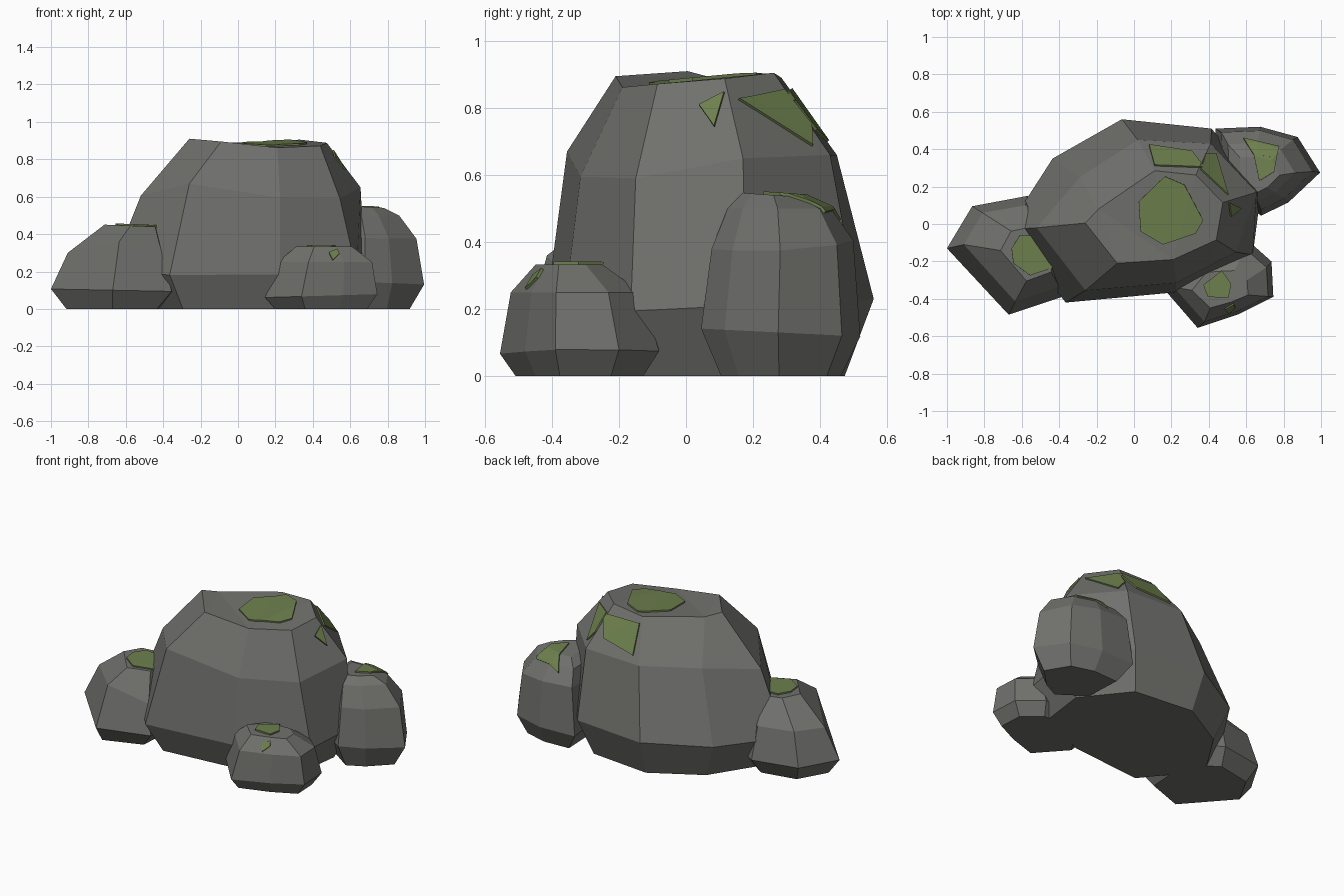
import bpy
import bmesh
from mathutils import Vector

default_cube = bpy.data.objects.get("Cube")
if default_cube:
    bpy.data.objects.remove(default_cube, do_unlink=True)


def make_material(name, color):
    material = bpy.data.materials.new(name)
    material.use_nodes = True
    material.diffuse_color = color
    shader = material.node_tree.nodes["Principled BSDF"]
    shader.inputs["Base Color"].default_value = color
    shader.inputs["Roughness"].default_value = 0.9
    return material


STONE = make_material("stone grey", (0.165, 0.165, 0.155, 1))
MOSS = make_material("moss green", (0.155, 0.215, 0.075, 1))


def add_object(name, bm, material):
    mesh = bpy.data.meshes.new(name)
    bm.to_mesh(mesh)
    bm.free()
    mesh.materials.append(material)
    obj = bpy.data.objects.new(name, mesh)
    bpy.context.collection.objects.link(obj)
    return obj


def make_ring(outline, pivot, height, centre, scale, tilt=(0, 0)):
    """Place a scaled copy of an outline on a tilted plane."""
    ring = []
    for x, y in outline:
        dx = (x - pivot[0]) * scale[0]
        dy = (y - pivot[1]) * scale[1]
        z = height + dx * tilt[0] + dy * tilt[1]
        ring.append((centre[0] + dx, centre[1] + dy, z))
    return ring


def make_rock(name, rings):
    """Loft a closed rock through rings from the ground up."""
    bm = bmesh.new()
    rings = [[bm.verts.new(point) for point in ring] for ring in rings]
    count = len(rings[0])
    for lower, upper in zip(rings, rings[1:]):
        for i in range(count):
            j = (i + 1) % count
            bm.faces.new((lower[i], lower[j], upper[j], upper[i]))
    bm.faces.new(rings[0][::-1])
    cap = bm.faces.new(rings[-1])
    bmesh.ops.triangulate(bm, faces=[cap])
    bmesh.ops.recalc_face_normals(bm, faces=bm.faces)
    return add_object(name, bm, STONE)


def make_moss(name, rock, outline):
    """Trim a copy of the rock surface to a convex outline and thicken it."""
    bm = bmesh.new()
    bm.from_mesh(rock.data)
    bmesh.ops.triangulate(bm, faces=bm.faces)
    down = [f for f in bm.faces if f.normal.z < 0.05]
    bmesh.ops.delete(bm, geom=down, context="FACES")
    for start, end in zip(outline, outline[1:] + outline[:1]):
        outward = Vector((end[1] - start[1], start[0] - end[0], 0))
        parts = bm.verts[:] + bm.edges[:] + bm.faces[:]
        bmesh.ops.bisect_plane(bm, geom=parts, plane_co=(*start, 0),
                               plane_no=outward.normalized(), clear_outer=True)
    patch = add_object(name, bm, MOSS)
    solid = patch.modifiers.new("thickness", "SOLIDIFY")
    solid.thickness = 0.009
    solid.offset = 1
    return patch


# Large boulder, with an irregular shoulder and crown
pivot = (0.05, 0.05)
outline = [(-0.68, -0.03), (-0.365, -0.42), (0.225, -0.365), (0.635, -0.165),
           (0.68, 0.18), (0.415, 0.51), (-0.065, 0.56), (-0.435, 0.35)]
shoulder = [(-0.52, -0.02, 0.605), (-0.26, -0.355, 0.67),
            (0.225, -0.315, 0.595), (0.545, -0.15, 0.59),
            (0.655, 0.17, 0.65), (0.41, 0.43, 0.66),
            (0.02, 0.45, 0.66), (-0.29, 0.25, 0.65)]
crown = [(-0.26, 0.005, 0.91), (-0.09, -0.21, 0.895), (0.21, -0.19, 0.862),
         (0.44, -0.085, 0.872), (0.475, 0.115, 0.888), (0.33, 0.262, 0.905),
         (0.11, 0.285, 0.89), (-0.19, 0.08, 0.89)]
main_rock = make_rock("main_boulder", [
    make_ring(outline, pivot, 0, pivot, (0.83, 0.83)),
    make_ring(outline, pivot, 0.205, pivot, (1, 1), (0, 0.05)),
    shoulder,
    crown])

# Boulder on the right side
pivot = (-0.67, -0.17)
outline = [(-1, -0.13), (-0.67, -0.485), (-0.355, -0.38),
           (-0.33, 0), (-0.57, 0.15), (-0.865, 0.095)]
shoulder = [(-0.91, -0.11, 0.3), (-0.635, -0.415, 0.36), (-0.4, -0.335, 0.27),
            (-0.38, 0, 0.3), (-0.58, 0.1, 0.3), (-0.81, 0.06, 0.31)]
right_rock = make_rock("right_boulder", [
    make_ring(outline, pivot, 0, pivot, (0.75, 0.8)),
    make_ring(outline, pivot, 0.1, pivot, (1, 1), (-0.02, 0)),
    shoulder,
    make_ring(outline, pivot, 0.445, (-0.575, -0.16), (0.42, 0.46),
              (-0.04, 0))])

# Tall boulder at the back left
pivot = (0.72, 0.285)
outline = [(0.995, 0.275), (0.875, 0.465), (0.675, 0.52), (0.435, 0.51),
           (0.45, 0.2), (0.68, 0.045), (0.825, 0.115)]
back_rock = make_rock("back_left_boulder", [
    make_ring(outline, pivot, 0, pivot, (0.72, 0.75)),
    make_ring(outline, pivot, 0.13, pivot, (1, 1), (0, -0.05)),
    make_ring(outline, pivot, 0.39, (0.715, 0.29), (0.87, 0.89),
              (-0.06, 0.06)),
    make_ring(outline, pivot, 0.5, (0.685, 0.28), (0.64, 0.65)),
    make_ring(outline, pivot, 0.54, (0.675, 0.265), (0.38, 0.4), (0, -0.07))])

# Small boulder at the front left
pivot = (0.445, -0.32)
outline = [(0.145, -0.33), (0.34, -0.555), (0.565, -0.48), (0.745, -0.39),
           (0.735, -0.2), (0.6, -0.08), (0.3, -0.1)]
front_rock = make_rock("front_left_boulder", [
    make_ring(outline, pivot, 0, pivot, (0.82, 0.8)),
    make_ring(outline, pivot, 0.07, pivot, (1, 1), (0.03, 0)),
    make_ring(outline, pivot, 0.25, (0.465, -0.33), (0.84, 0.82)),
    make_ring(outline, pivot, 0.333, (0.46, -0.35), (0.5, 0.42))])

# Moss patches draped over each boulder
patches = [
    ("main_top_moss", main_rock,
     [(0.025, 0.12), (0.035, -0.04), (0.155, -0.11), (0.33, -0.05),
      (0.37, 0.02), (0.27, 0.21), (0.165, 0.255)]),
    ("main_back_moss", main_rock,
     [(0.08, 0.42), (0.11, 0.31), (0.375, 0.3), (0.31, 0.385)]),
    ("main_corner_moss", main_rock,
     [(0.355, 0.29), (0.5, 0.155), (0.435, 0.375), (0.38, 0.37)]),
    ("main_side_moss", main_rock,
     [(0.505, 0.115), (0.515, 0.04), (0.57, 0.085)]),
    ("right_moss", right_rock,
     [(-0.655, -0.13), (-0.645, -0.21), (-0.555, -0.275), (-0.43, -0.23),
      (-0.42, -0.15), (-0.5, -0.065), (-0.61, -0.06)]),
    ("back_left_moss", back_rock,
     [(0.585, 0.455), (0.64, 0.37), (0.76, 0.35), (0.775, 0.41)]),
    ("back_left_top_moss", back_rock,
     [(0.64, 0.37), (0.67, 0.23), (0.75, 0.28), (0.76, 0.35)]),
    ("front_left_moss", front_rock,
     [(0.37, -0.325), (0.395, -0.39), (0.505, -0.395),
      (0.52, -0.32), (0.47, -0.25)]),
    ("front_left_moss_drip", front_rock,
     [(0.485, -0.45), (0.505, -0.475), (0.54, -0.44), (0.53, -0.425)]),
]
for name, rock, outline in patches:
    make_moss(name, rock, outline)
